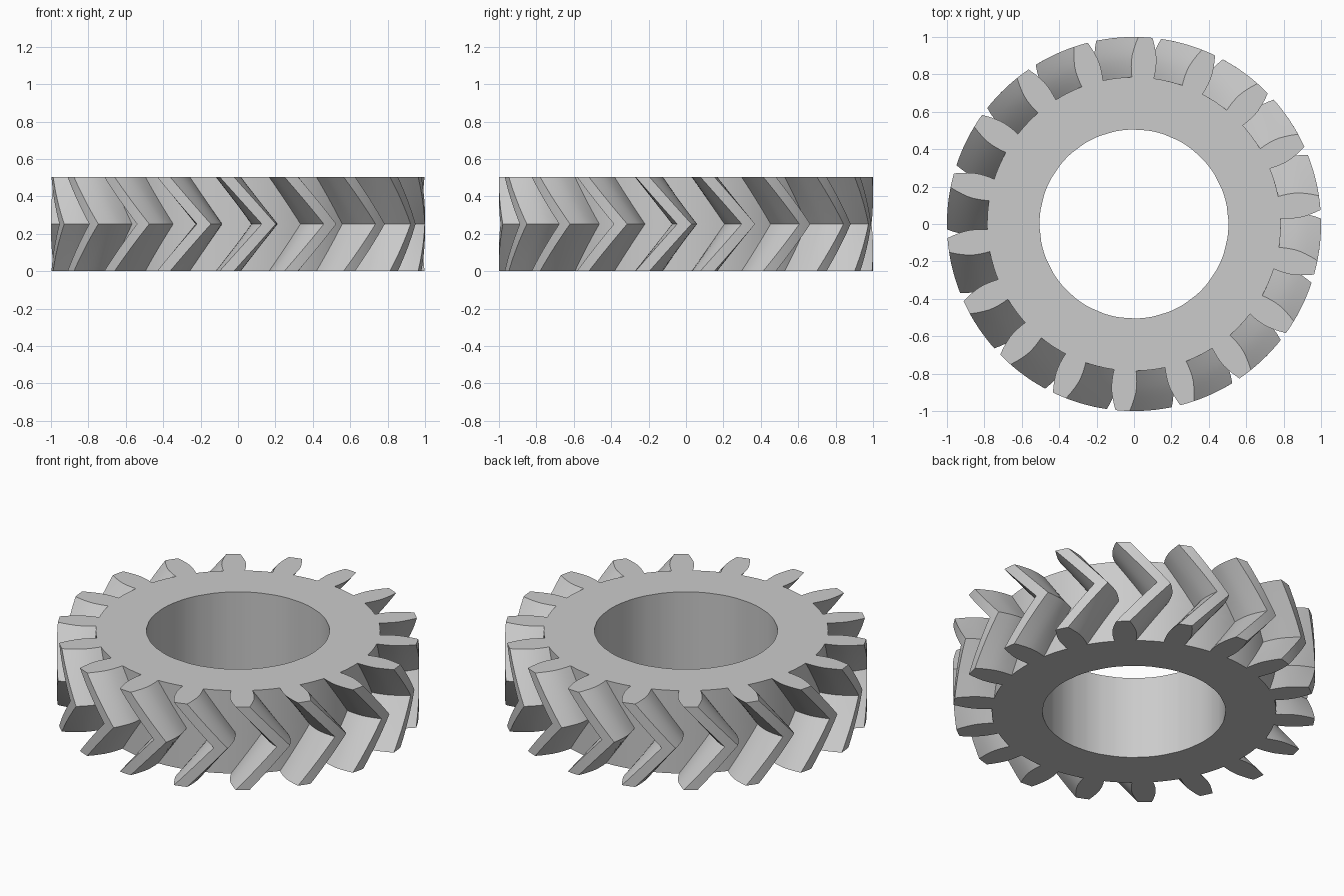
import bpy, bmesh, math

cube = bpy.data.objects.get("Cube")
if cube:
    bpy.data.objects.remove(cube, do_unlink=True)

TEETH, HEIGHT, BORE, ROOT = 18, 0.505, 0.505, 0.785
PITCH = math.tau / TEETH
PHASE = math.radians(6.5)      # angle of the first tooth on the end faces
SWEEP = math.radians(13)       # rotation of the teeth at mid height
HALF_LAYERS = 8

# Tooth flank: radius and half width, from root to tip
FLANK = [(ROOT, 0.059), (0.81, 0.063), (0.84, 0.066), (0.87, 0.067), (0.90, 0.065),
         (0.93, 0.059), (0.965, 0.050), (1.0, 0.038)]


def tooth_outline():
    """Polar points of one tooth and the root gap that follows it."""
    side = [(r, math.asin(w / r)) for r, w in FLANK]
    tip = [(1.0, side[-1][1] * k) for k in (-0.33, 0.33)]
    rising = [(r, -a) for r, a in side]
    start, gap = side[0][1], PITCH - 2 * side[0][1]
    floor = [(ROOT, start + gap * i / 5) for i in range(1, 5)]
    return rising + tip + side[::-1] + floor


tooth = tooth_outline()
tooth_size = 2 * len(FLANK) + 2
outline = [(r, a + PHASE + PITCH * t) for t in range(TEETH) for r, a in tooth]
bm = bmesh.new()


def ring(points, z, twist=0.0):
    return [bm.verts.new((r * math.cos(a + twist), r * math.sin(a + twist), z))
            for r, a in points]


def wall(lower, upper):
    for i in range(len(lower)):
        j = (i + 1) % len(lower)
        bm.faces.new((lower[i], lower[j], upper[j], upper[i]))


# Twisted outer layers, turning one way to mid height and then back
layers = []
for k in range(2 * HALF_LAYERS + 1):
    t = k / (2 * HALF_LAYERS)
    layers.append(ring(outline, HEIGHT * t, SWEEP * (1 - abs(2 * t - 1))))
for lower, upper in zip(layers, layers[1:]):
    wall(lower, upper)

# End faces: one cap per tooth and a flat ring down to the bore
root_ids = [i for i, (r, a) in enumerate(outline) if r == ROOT]
bores = []
for layer, z in ((layers[0], 0.0), (layers[-1], HEIGHT)):
    for t in range(TEETH):
        first = t * len(tooth)
        bm.faces.new(layer[first:first + tooth_size])
    bore = ring([(BORE, outline[i][1]) for i in root_ids], z)
    wall(bore, [layer[i] for i in root_ids])
    bores.append(bore)

# Bore wall
wall(bores[1], bores[0])
bmesh.ops.recalc_face_normals(bm, faces=bm.faces[:])

mesh = bpy.data.meshes.new("herringbone_gear")
bm.to_mesh(mesh)
bm.free()
gear = bpy.data.objects.new("herringbone_gear", mesh)
bpy.context.collection.objects.link(gear)

# Plain grey metal
grey = bpy.data.materials.new("plain_grey")
grey.use_nodes = True
colour = (0.6, 0.6, 0.6, 1)
grey.diffuse_color = colour
grey.node_tree.nodes["Principled BSDF"].inputs["Base Color"].default_value = colour
mesh.materials.append(grey)

bpy.ops.object.select_all(action="DESELECT")
gear.select_set(True)
bpy.context.view_layer.objects.active = gear
bpy.ops.object.shade_smooth_by_angle(angle=math.radians(30))
